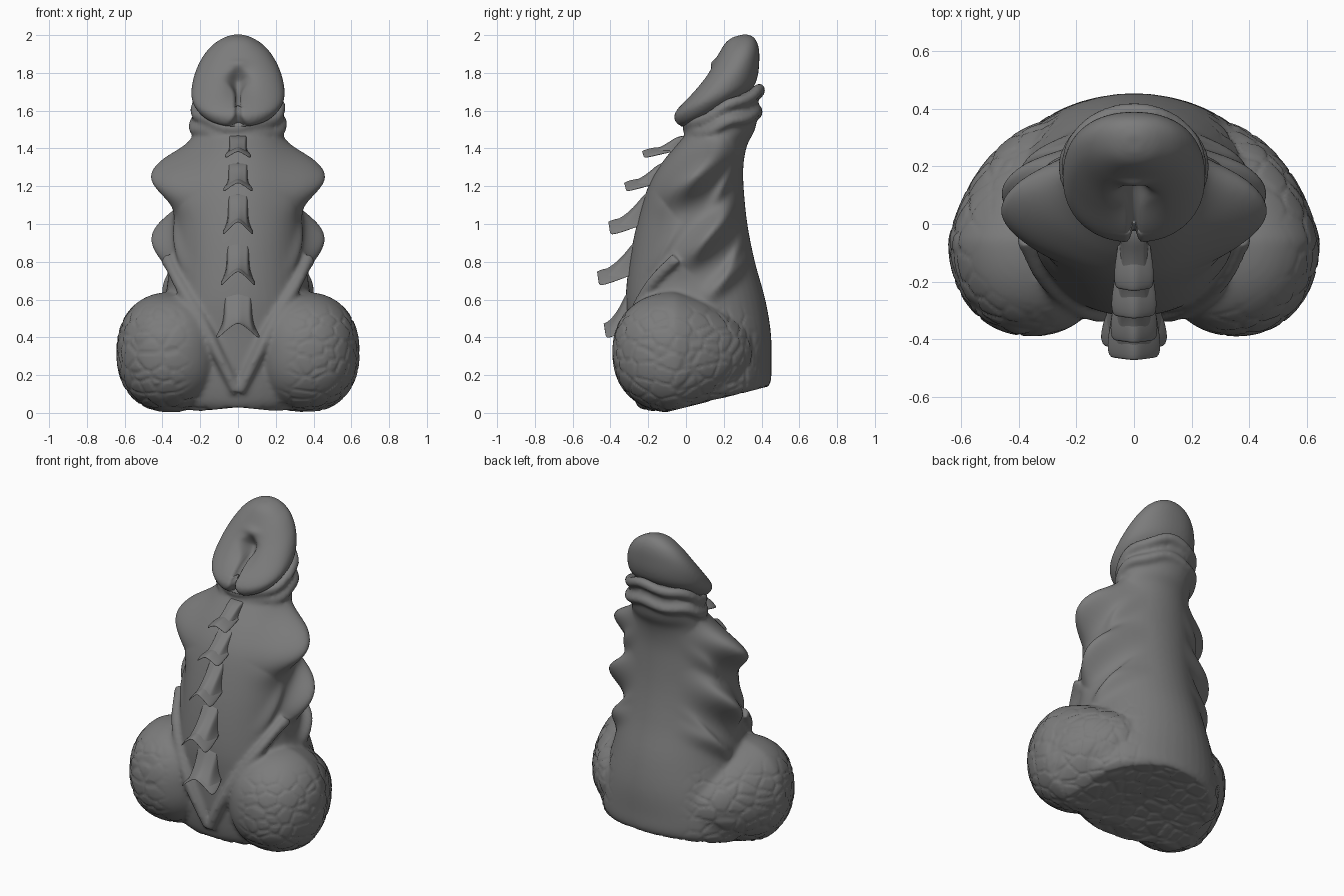
import bpy, bmesh, math
from mathutils import Vector, noise

if "Cube" in bpy.data.objects:
    bpy.data.objects.remove(bpy.data.objects["Cube"])

grey = bpy.data.materials.new("dark_grey")
grey.diffuse_color = (.2, .2, .2, 1)
grey.use_nodes = True
grey.node_tree.nodes["Principled BSDF"].inputs["Base Color"].default_value = grey.diffuse_color


def sgn_pow(v, p):
    return math.copysign(abs(v) ** p, v)


def refine(rows, k=4):
    """Catmull-Rom interpolation between the given sections or points."""
    out, m = [], len(rows)
    for i in range(m - 1):
        quad = list(zip(rows[max(i - 1, 0)], rows[i], rows[i + 1], rows[min(i + 2, m - 1)]))
        for s in range(k):
            t = s / k
            out.append([.5 * (2 * b + (c - a) * t + (2 * a - 5 * b + 4 * c - d) * t * t
                              + (3 * b - a - 3 * c + d) * t ** 3) for a, b, c, d in quad])
    return out + [rows[-1]]


def loft(bm, sections, n=48, e=2.0):
    """Skin superellipse sections: front (y,z), back (y,z), half width."""
    rings = []
    for fy, fz, by, bz, w in refine(sections):
        ring = []
        for i in range(n):
            a = 2 * math.pi * i / n
            c, s = sgn_pow(math.cos(a), 2 / e), sgn_pow(math.sin(a), 2 / e)
            t = (s + 1) / 2
            ring.append(bm.verts.new((c * w, fy + (by - fy) * t, fz + (bz - fz) * t)))
        rings.append(ring)
    for a, b in zip(rings, rings[1:]):
        for i in range(n):
            j = (i + 1) % n
            bm.faces.new((a[i], a[j], b[j], b[i]))
    bm.faces.new(rings[0][::-1])
    bm.faces.new(rings[-1])


def tube(bm, pts, radius, closed=False, n=10):
    """Round tube along a path."""
    pts = [Vector(p) for p in pts]
    m, rings = len(pts), []
    for i, p in enumerate(pts):
        q = pts[(i + 1) % m] if closed else pts[min(i + 1, m - 1)]
        o = pts[i - 1] if closed else pts[max(i - 1, 0)]
        rot = (q - o).to_track_quat('Z', 'Y')
        rings.append([bm.verts.new(p + rot @ Vector((radius * math.cos(k * math.tau / n),
                     radius * math.sin(k * math.tau / n), 0))) for k in range(n)])
    for i in range(m if closed else m - 1):
        a, b = rings[i], rings[(i + 1) % m]
        # Line up neighbouring rings so the tube does not twist
        off = min(range(n), key=lambda k: (b[k].co - a[0].co).length)
        for k in range(n):
            j = (k + 1) % n
            bm.faces.new((a[k], a[j], b[(j + off) % n], b[(k + off) % n]))
    if not closed:
        bm.faces.new(rings[0][::-1])
        bm.faces.new(rings[-1])


def make(name, bm):
    bmesh.ops.recalc_face_normals(bm, faces=bm.faces)
    me = bpy.data.meshes.new(name)
    bm.to_mesh(me)
    bm.free()
    me.materials.append(grey)
    ob = bpy.data.objects.new(name, me)
    bpy.context.collection.objects.link(ob)
    bpy.ops.object.select_all(action='DESELECT')
    bpy.context.view_layer.objects.active = ob
    ob.select_set(True)
    return ob


def fuse(ob, voxel, smooth):
    m = ob.modifiers.new("fuse", 'REMESH')
    m.mode, m.voxel_size = 'VOXEL', voxel
    s = ob.modifiers.new("soften", 'SMOOTH')
    s.factor, s.iterations = 0.5, smooth
    for mod in ("fuse", "soften"):
        bpy.ops.object.modifier_apply(modifier=mod)


def deform(ob, fn):
    """Move every vertex by fn(position, normal), reading all data first."""
    data = [(v.co.copy(), v.normal.copy()) for v in ob.data.vertices]
    flat = []
    for co, no in data:
        flat.extend(fn(co, no))
    ob.data.vertices.foreach_set("co", flat)
    ob.data.update()
    bpy.ops.object.shade_smooth()


def step(a, b, v):
    t = max(0, min(1, (v - a) / (b - a)))
    return t * t * (3 - 2 * t)


# Body: tapered column with a slanted foot
bm = bmesh.new()
loft(bm, [(-.22, .0, .41, .12, .42), (-.27, .06, .448, .16, .47), (-.30, .22, .452, .26, .485),
          (-.31, .42, .45, .42, .44), (-.32, .6, .42, .6, .39), (-.30, .8, .365, .8, .355),
          (-.26, 1.0, .325, 1.0, .34), (-.20, 1.2, .305, 1.2, .325), (-.13, 1.32, .305, 1.32, .29),
          (-.05, 1.42, .325, 1.42, .24), (.02, 1.5, .365, 1.5, .22), (.08, 1.58, .385, 1.62, .21),
          (.13, 1.62, .37, 1.72, .17)])

# Body: rounded lobes at the base, drawn inward toward the back
for side in (-1, 1):
    res = bmesh.ops.create_uvsphere(bm, u_segments=48, v_segments=32, radius=1)
    for v in res['verts']:
        c = v.co.copy()
        c *= (abs(c.x) ** 2.15 + abs(c.y) ** 2.15 + abs(c.z) ** 2.3) ** (-1 / 2.2)
        y = c.y * (.42 if c.y > 0 else .335)
        x = .355 + c.x * .29 - .25 * max(0, y)
        v.co = (side * x, -.055 + y, .32 + c.z * (.32 - .1 * max(0, c.y)))
    # Folds running down between the lobes
    tube(bm, refine([(side * x, y, z) for x, y, z in
                     ((.37, -.05, .82), (.31, -.185, .68), (.2, -.28, .5), (.11, -.31, .32), (.005, -.285, .11))]), .032)

# Body: wrinkled collar rings
for fy, fz, by, bz, w, r in ((.01, 1.515, .39, 1.705, .222, .032), (.02, 1.465, .378, 1.59, .230, .031)):
    ring = []
    for i in range(40):
        a = math.tau * i / 40
        t = (math.sin(a) + 1) / 2
        ring.append((w * math.cos(a), fy + (by - fy) * t,
                     fz + (bz - fz) * t + .01 * math.sin(5 * a + 1)))
    tube(bm, ring, r, True)
body = make("body", bm)
fuse(body, .0125, 9)

# Body: diagonal side ridges (y, z to y, z, width, height)
ridges = [(-.12, 1.12, .24, 1.42, .085, .15), (-.02, .78, .30, 1.13, .065, .13),
          (.10, .60, .36, .86, .045, .06), (.14, 1.10, .33, 1.40, .03, .04),
          (-.20, .74, -.02, 1.02, .03, .02), (.2, .72, .34, .98, .025, .025)]


def shape_body(co, no):
    x, y, z = co
    if z > .4:
        push = 0
        for y0, z0, y1, z1, w, h in ridges:
            dy, dz = y1 - y0, z1 - z0
            t = max(0, min(1, ((y - y0) * dy + (z - z0) * dz) / (dy * dy + dz * dz)))
            d2 = (y - y0 - t * dy) ** 2 + (z - z0 - t * dz) ** 2
            push += h * (.15 + .85 * math.sin(math.pi * t)) * math.exp(-d2 / (w * w))
        co.x += math.copysign(push * step(.12, .28, abs(x)), x)
    # Slanted underside
    floor = max(0, (y + .12) * .25) + .03 * max(0, 1 - abs(x) / .3) * step(-.5, .1, -y)
    co.z = max(co.z, floor)
    # Cracks between scales
    under = step(.5, .8, -no.z)
    fade = max((1 - step(.48, .6, z)) * step(.22, .36, abs(x)), under)
    if fade > 0 and z < .62:
        d = noise.voronoi(Vector((x * 10, y * 10, z * 12)))[0]
        co -= no * .006 * fade * (1 - step(0, .18, d[1] - d[0]))
    return co


deform(body, shape_body)

# Tip: slanted rounded cap
bm = bmesh.new()
loft(bm, [(.04, 1.53, .32, 1.68, .13), (-.035, 1.515, .35, 1.715, .2), (-.065, 1.56, .37, 1.75, .24),
          (-.045, 1.61, .383, 1.80, .247), (.03, 1.70, .388, 1.86, .232), (.10, 1.79, .387, 1.92, .2),
          (.165, 1.89, .375, 1.965, .15), (.21, 1.96, .35, 1.995, .085), (.25, 1.99, .31, 2.005, .03)], 48, 2.2)
tip = make("tip", bm)
fuse(tip, .0095, 5)


# Tip: hollow and slit on the front face
def shape_tip(co, no):
    x, z = co.x, co.z
    front = step(.1, .5, -no.y)
    hollow = .035 * math.exp(-(x / .07) ** 2 - ((z - 1.75) / .08) ** 2)
    wide = .012 + .028 * math.exp(-((z - 1.78) / .045) ** 2) + .025 * (1 - step(1.5, 1.58, z))
    slit = .06 * math.exp(-(x / wide) ** 2) * (1 - step(1.79, 1.84, z))
    lip = .014 * math.exp(-(x / .05) ** 2 - ((z - 1.85) / .022) ** 2)
    return co + Vector((0, .8, -.5 if z > 1.62 else .2)) * front * (hollow + slit - lip)


deform(tip, shape_tip)

# Spine: forked plates down the front: top y,z, tip y,z, half width
plates = [(-.03, 1.47, -.235, 1.335, .066), (-.125, 1.33, -.33, 1.155, .075), (-.195, 1.18, -.415, .92, .078),
          (-.25, .93, -.475, .65, .088), (-.29, .67, -.435, .37, .11)]
rows = [(0, .7), (.3, .68), (.6, .66), (.85, .82), (1, 1.1)]
cols = [-1, -.7, -.35, 0, .35, .7, 1]
R, C = len(rows), len(cols)
rim = [(0, j) for j in range(C)] + [(i, C - 1) for i in range(1, R)] + \
      [(R - 1, j) for j in range(C - 2, -1, -1)] + [(i, 0) for i in range(R - 2, 0, -1)]
for n, (ty, tz, by, bz, w) in enumerate(plates):
    bm = bmesh.new()
    layers = []
    for back in (0, 1):
        grid = []
        for t, k in rows:
            line = []
            for u in cols:
                z = tz + (bz - tz) * t + t ** 3 * (tz - bz) * .36 * (1 - abs(u)) ** .8 + .03 * t * back
                y = ty + (by - ty) * t ** 1.2 - .015 * (1 - abs(u))
                if back:
                    y = ty + .09 + (by - ty - .04) * t ** 5
                line.append(bm.verts.new((u * w * k * (1 + .1 * back), y, z)))
            grid.append(line)
        layers.append(grid)
        for i in range(R - 1):
            for j in range(C - 1):
                bm.faces.new((grid[i][j], grid[i][j + 1], grid[i + 1][j + 1], grid[i + 1][j]))
    for (a, b), (c, d) in zip(rim, rim[1:] + rim[:1]):
        bm.faces.new((layers[0][a][b], layers[0][c][d], layers[1][c][d], layers[1][a][b]))
    ob = make("spine_plate_%d" % (n + 1), bm)
    sub = ob.modifiers.new("round", 'SUBSURF')
    sub.levels = sub.render_levels = 2
    bpy.ops.object.shade_smooth()
